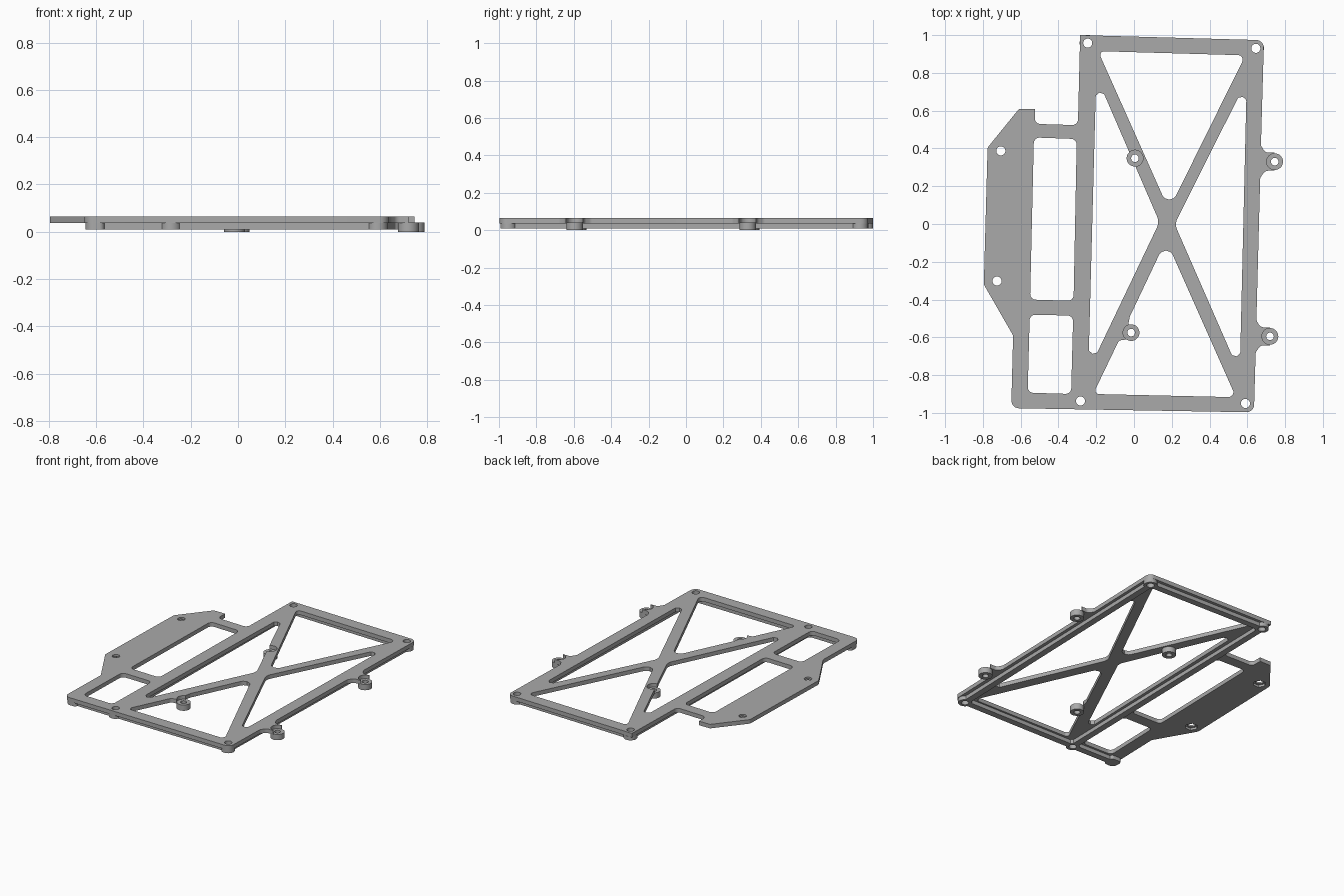
import bpy, bmesh, math
from mathutils import Vector

old = bpy.data.objects.get("Cube")
if old:
    bpy.data.objects.remove(old, do_unlink=True)

grey = bpy.data.materials.new("matte grey")
grey.use_nodes = True
grey.diffuse_color = (0.4, 0.4, 0.4, 1)
grey.node_tree.nodes["Principled BSDF"].inputs["Base Color"].default_value = (0.4, 0.4, 0.4, 1)


def rounded(corners, default=0.03, steps=6):
    """Fillet each corner (x, y[, radius]) of a closed polygon."""
    result = []
    count = len(corners)
    for i, c in enumerate(corners):
        here = Vector(c[:2])
        a = Vector(corners[i - 1][:2]) - here
        b = Vector(corners[(i + 1) % count][:2]) - here
        radius = c[2] if len(c) > 2 else default
        half = a.angle(b) / 2
        if radius == 0 or half > 1.55:
            result.append(here)
            continue
        reach = min(radius / math.tan(half), a.length * 0.48, b.length * 0.48)
        radius = reach * math.tan(half)
        a.normalize()
        b.normalize()
        centre = here + (a + b).normalized() * (radius / math.sin(half))
        start, end = here + a * reach - centre, here + b * reach - centre
        for k in range(steps + 1):
            arm = start.lerp(end, k / steps).normalized() * radius
            result.append(centre + arm)
    return result


def circle(x, y, r, sides=32):
    turn = math.tau / sides
    return [Vector((x + r * math.cos(turn * k), y + r * math.sin(turn * k))) for k in range(sides)]


def slab(name, loops, low, high):
    """Extrude a filled outline; the later loops are holes."""
    curve = bpy.data.curves.new(name, "CURVE")
    curve.dimensions = "2D"
    curve.fill_mode = "BOTH"
    curve.extrude = (high - low) / 2
    for loop in loops:
        spline = curve.splines.new("POLY")
        spline.points.add(len(loop) - 1)
        for point, p in zip(spline.points, loop):
            point.co = (p.x, p.y, 0, 1)
        spline.use_cyclic_u = True
    temp = bpy.data.objects.new("temp", curve)
    bpy.context.collection.objects.link(temp)
    graph = bpy.context.evaluated_depsgraph_get()
    mesh = bpy.data.meshes.new_from_object(temp.evaluated_get(graph))
    bpy.data.objects.remove(temp, do_unlink=True)
    bm = bmesh.new()
    bm.from_mesh(mesh)
    bmesh.ops.remove_doubles(bm, verts=bm.verts, dist=0.0001)
    bmesh.ops.translate(bm, verts=bm.verts, vec=(0, 0, (low + high) / 2))
    bmesh.ops.recalc_face_normals(bm, faces=bm.faces)
    bm.to_mesh(mesh)
    bm.free()
    mesh.materials.clear()
    mesh.materials.append(grey)
    obj = bpy.data.objects.new(name, mesh)
    bpy.context.collection.objects.link(obj)
    return obj


def cut(target, loop, low, high):
    cutter = slab("cutter", [loop], low, high)
    mod = target.modifiers.new("cut", "BOOLEAN")
    mod.operation = "DIFFERENCE"
    mod.solver = "EXACT"
    mod.object = cutter
    graph = bpy.context.evaluated_depsgraph_get()
    mesh = bpy.data.meshes.new_from_object(target.evaluated_get(graph))
    target.modifiers.clear()
    target.data = mesh
    bpy.data.objects.remove(cutter, do_unlink=True)


def tab(x, y, edge):
    """Flared arm on the +x edge, listed from back to front."""
    arm = [(edge, 0.085), (x - 0.05, 0.048), (x, 0.048, 0), (x, -0.048, 0),
           (x - 0.05, -0.048), (edge - 0.004, -0.085)]
    return [(p[0], y + p[1], *p[2:]) for p in arm]


BOTTOM, UNDER, TOP = 0.01, 0.037, 0.065
standoffs = [(0.005, 0.348), (0.745, 0.33), (-0.015, -0.575), (0.72, -0.595)]
frame_screws = [(-0.245, 0.958), (0.645, 0.93), (0.59, -0.95), (-0.283, -0.937)]
panel_screws = [(-0.705, 0.387), (-0.725, -0.302)]

# Plate outline with side panel and tabs
outline = [(-0.285, 1.0, 0), (0.688, 0.973, 0.04), *tab(*standoffs[1], 0.672),
           *tab(*standoffs[3], 0.648), (0.635, -0.997, 0.04), (-0.65, -0.975, 0.04),
           (-0.64, -0.59), (-0.795, -0.32), (-0.775, 0.405), (-0.61, 0.608, 0.01),
           (-0.525, 0.608, 0), (-0.525, 0.53), (-0.297, 0.523)]

# Triangular and rectangular openings
windows = [
    [(-0.19, 0.915, 0.02), (0.59, 0.893, 0.025), (0.185, 0.075, 0.04)],
    [(0.597, 0.76, 0.025), (0.56, -0.79, 0.025), (0.215, 0.0, 0.07)],
    [(0.17, -0.085, 0.04), (-0.022, -0.49, 0.02), (-0.03, -0.53, 0), (-0.01, -0.575, 0),
     (-0.045, -0.612, 0), (-0.08, -0.617, 0.02), (-0.216, -0.9, 0.02), (0.54, -0.917, 0.025)],
    [(-0.2, 0.785, 0.025), (0.135, 0.01, 0.07), (-0.242, -0.78, 0.025)],
    [(-0.53, 0.458), (-0.303, 0.45), (-0.32, -0.407), (-0.55, -0.4)],
    [(-0.552, -0.48), (-0.322, -0.485), (-0.333, -0.9), (-0.563, -0.893)],
]
holes = [circle(x, y, 0.024) for x, y in frame_screws + panel_screws]
plate = slab("frame_plate", [rounded(outline)] + [rounded(w) for w in windows] + holes, UNDER, TOP)

# Recesses above the standoffs and nut pockets under the panel
for x, y in standoffs:
    cut(plate, circle(x, y, 0.043), UNDER - 0.02, TOP + 0.02)
for x, y in panel_screws:
    cut(plate, circle(x, y, 0.042, 6), UNDER - 0.02, UNDER + 0.015)
parts = [plate]

# Low standoff rings
for x, y in standoffs:
    parts.append(slab("standoff_ring", [circle(x, y, 0.044), circle(x, y, 0.02)], 0, 0.04))

# Screw bosses at the frame corners
for x, y in frame_screws:
    parts.append(slab("screw_boss", [circle(x, y, 0.043), circle(x, y, 0.024)], BOTTOM, UNDER))

# Solid foot at the corner of the side bay
foot = [(-0.645, -0.97, 0.035), (-0.645, -0.89), (-0.565, -0.89), (-0.565, -0.97)]
parts.append(slab("corner_foot", [rounded(foot, 0.02)], BOTTOM, UNDER))


# Stiffening ribs between the bosses
def rib(a, b):
    a, b = Vector(a), Vector(b)
    along = (b - a).normalized()
    side = Vector((-along.y, along.x)) * 0.022
    a, b = a + along * 0.035, b - along * 0.035
    parts.append(slab("under_rib", [[a + side, a - side, b - side, b + side]], BOTTOM, UNDER))


for i, screw in enumerate(frame_screws):
    rib(frame_screws[i - 1], screw)
rib(frame_screws[3], (-0.605, -0.93))

# Smooth the round walls and keep the edges sharp
bpy.ops.object.select_all(action="DESELECT")
for obj in parts:
    obj.select_set(True)
bpy.context.view_layer.objects.active = plate
bpy.ops.object.shade_smooth_by_angle(angle=math.radians(30))
